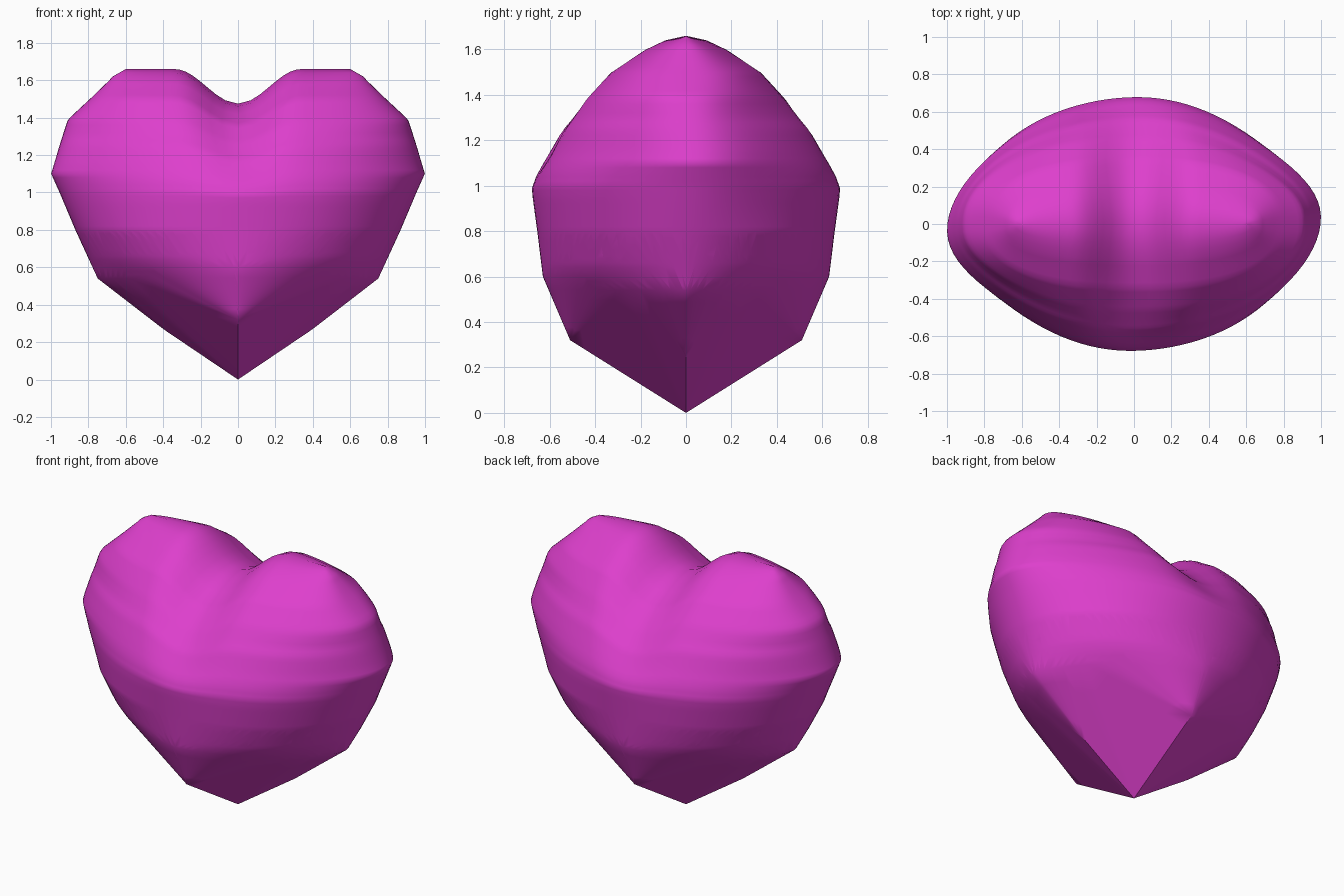
import bpy, bmesh, math

cube = bpy.data.objects.get("Cube")
if cube:
    bpy.data.objects.remove(cube, do_unlink=True)

COLUMNS = 96
RINGS = 83
BELLY = 40        # ring where the flat-sided base meets the rounded top
HEIGHT = 1.66

# Profiles against height: half width, side point, half depth,
# section roundness, uneven roundness of the quarters, and turn in degrees
WIDTH = [(0, 0), (.27, .4), (.54, .74), (.8, .82), (1.0, .865), (1.1, .885),
         (1.25, .87), (1.39, .83), (1.52, .76), (1.62, .67), (1.66, .6)]
POINT = [(.5, 0), (.54, .01), (.8, .05), (1.0, .09), (1.1, .115), (1.25, .085),
         (1.39, .08), (1.52, .01), (1.6, 0)]
DEPTH = [(0, 0), (.32, .51), (.6, .63), (.8, .655), (.95, .675), (1.0, .678),
         (1.06, .662), (1.1, .645), (1.25, .565), (1.38, .46), (1.5, .345),
         (1.6, .19), (1.64, .1), (1.66, 0)]
ROUND = [(0, 1.0), (.32, 1.0), (.54, 1.5), (.65, 1.8), (.8, 2.0), (1.1, 2.0),
         (1.3, 2.1), (1.5, 2.5), (1.66, 2.5)]
SKEW = [(.8, 0), (1.0, .12), (1.35, .15), (1.5, 0)]
TURN = [(.5, 0), (1.0, 2.5), (1.15, 2.5), (1.39, 0)]


def sample(profile, z):
    if z <= profile[0][0]:
        return profile[0][1]
    for (z0, v0), (z1, v1) in zip(profile, profile[1:]):
        if z <= z1:
            return v0 + (v1 - v0) * (z - z0) / (z1 - z0)
    return profile[-1][1]


def signed_power(v, e):
    return math.copysign(abs(v) ** e, v) if abs(v) > 1e-6 else 0.0


def heart_point(z, angle):
    """Superellipse section with pointed sides and the cleft pressed in."""
    e = 2 / (sample(ROUND, z) - sample(SKEW, z) * math.sin(2 * angle))
    across = signed_power(math.cos(angle), e)
    x = sample(WIDTH, z) * across + sample(POINT, z) * signed_power(across, 6)
    y = sample(DEPTH, z) * signed_power(math.sin(angle), e)
    # Cleft between the two lobes
    fade = max(0, (z - .95) / (HEIGHT - .95))
    dip = math.cos(min(abs(x) / .34, 1) * math.pi / 2) ** 2
    top = z - .185 * dip * fade
    # Slight turn of the widest part
    turn = math.radians(sample(TURN, z))
    c, s = math.cos(turn), math.sin(turn)
    return x * c - y * s, x * s + y * c, top


def add_ring(bm, i):
    return [bm.verts.new(heart_point(HEIGHT * i / RINGS, math.tau * j / COLUMNS))
            for j in range(COLUMNS)]


bm = bmesh.new()

# Base: flat facets stretched over the lower sections
for i in range(BELLY + 1):
    add_ring(bm, i)
bmesh.ops.remove_doubles(bm, verts=bm.verts, dist=.0005)
bmesh.ops.convex_hull(bm, input=bm.verts)
bmesh.ops.delete(bm, geom=[v for v in bm.verts if not v.link_faces], context="VERTS")
seam = HEIGHT * BELLY / RINGS - .001
lid = [f for f in bm.faces if all(v.co.z > seam for v in f.verts)]
bmesh.ops.delete(bm, geom=lid, context="FACES")
long_edges = [e for e in bm.edges if e.calc_length() > .12]
bmesh.ops.subdivide_edges(bm, edges=long_edges, cuts=4, use_grid_fill=True)

# Top: rounded lobes lofted ring by ring
rings = [add_ring(bm, i) for i in range(BELLY, RINGS + 1)]
for low, high in zip(rings, rings[1:]):
    for j in range(COLUMNS):
        k = (j + 1) % COLUMNS
        bm.faces.new((low[j], low[k], high[k], high[j]))
bmesh.ops.remove_doubles(bm, verts=bm.verts, dist=.0005)
bmesh.ops.recalc_face_normals(bm, faces=bm.faces)

mesh = bpy.data.meshes.new("heart")
bm.to_mesh(mesh)
bm.free()
heart = bpy.data.objects.new("heart", mesh)
bpy.context.collection.objects.link(heart)

# Magenta surface
magenta = bpy.data.materials.new("magenta")
magenta.use_nodes = True
colour = (.73, .05, .61, 1)
magenta.diffuse_color = colour
magenta.node_tree.nodes["Principled BSDF"].inputs["Base Color"].default_value = colour
mesh.materials.append(magenta)

# Smooth shading that keeps the lower ridges crisp
bpy.ops.object.select_all(action="DESELECT")
heart.select_set(True)
bpy.context.view_layer.objects.active = heart
bpy.ops.object.shade_smooth_by_angle(angle=math.radians(45))
